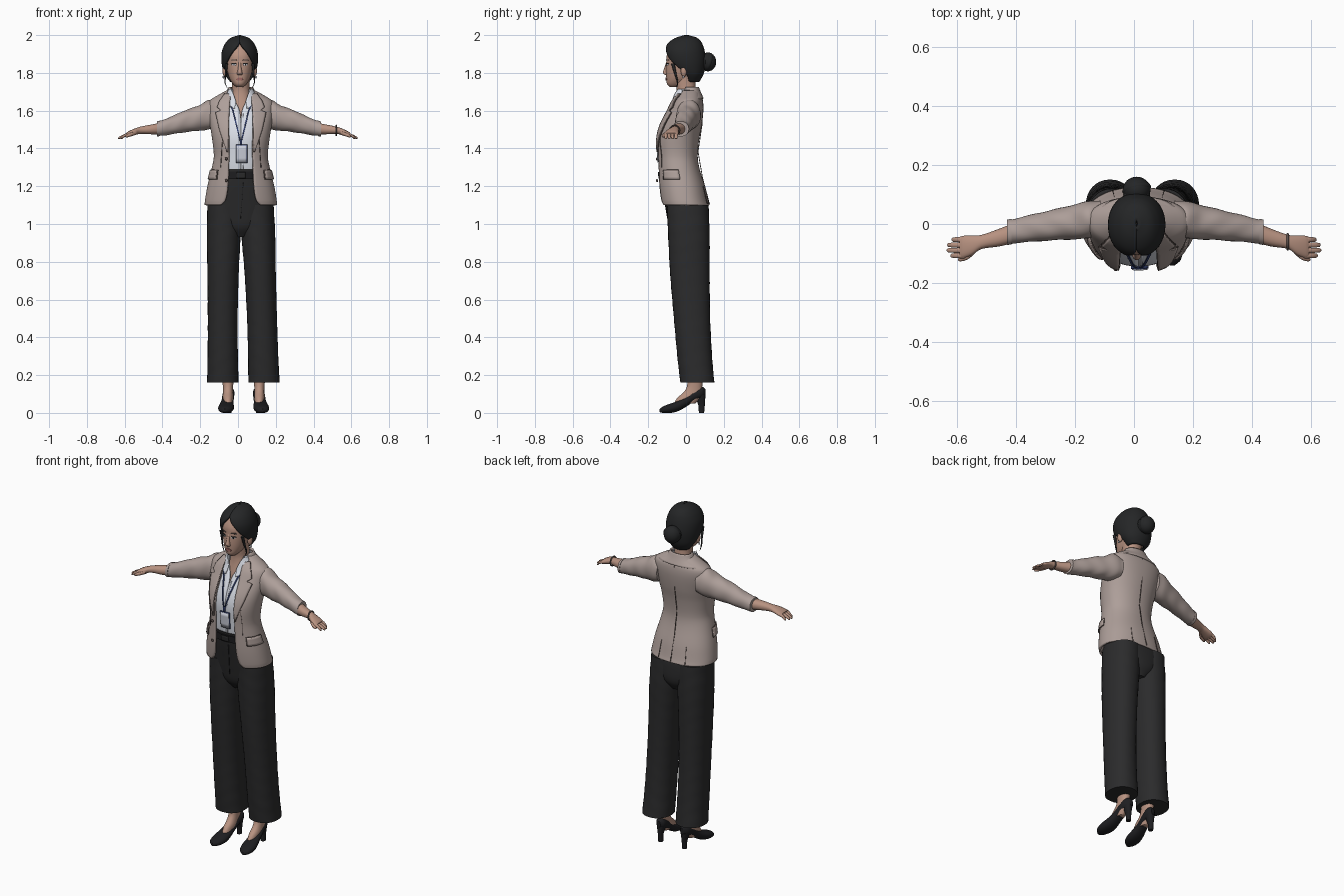
import bpy, bmesh, math
from mathutils import Vector

if "Cube" in bpy.data.objects:
    bpy.data.objects.remove(bpy.data.objects["Cube"])


def material(name, *rgb):
    m = bpy.data.materials.new(name)
    m.use_nodes = True
    m.diffuse_color = (*rgb, 1)
    m.node_tree.nodes["Principled BSDF"].inputs["Base Color"].default_value = (*rgb, 1)
    return m


TAUPE = material("taupe wool", .42, .345, .32)
SEAM = material("dark seam", .10, .075, .068)
WHITE = material("white cotton", .72, .75, .82)
CHARCOAL = material("charcoal cloth", .024, .024, .025)
HAIR = material("black hair", .018, .019, .020)
SKIN = material("skin", .48, .29, .22)
LIPS = material("lips", .36, .15, .13)
NAVY = material("navy ribbon", .035, .055, .17)
LEATHER = material("black leather", .013, .013, .015)
CARD = material("pale card", .60, .62, .70)
parts = []
CX = .015
upright = lambda t, a, b: (a, b, t)


def body(rows, cx=CX):
    """Rows of height, front, back, half width and optional front gap."""
    return [(z, cx, (f + k) / 2, w, (k - f) / 2, *(gap or [0])) for z, f, k, w, *gap in rows]


def sample(rings, t):
    """Smooth interpolation of the cross-section at t."""
    last = len(rings) - 1
    i = max([k for k in range(last) if rings[k][0] <= t] or [0])
    p, q = rings[i], rings[i + 1]
    h = q[0] - p[0]
    u = min(1, max(0, (t - p[0]) / h))

    def slope(k, c):
        a, b = rings[max(k - 1, 0)], rings[min(k + 1, last)]
        return (b[c] - a[c]) / (b[0] - a[0]) * h
    return [p[c] * (1 + 2 * u) * (1 - u) ** 2 + q[c] * u * u * (3 - 2 * u)
            + slope(i, c) * u * (1 - u) ** 2 - slope(i + 1, c) * u * u * (1 - u)
            for c in range(1, len(p))]


def power(v, e):
    return math.copysign(abs(v) ** e, v)


def angle_at(x, ra, n):
    return math.asin(min(1, max(0, x / ra)) ** (n / 2))


def finish(name, bm, mat, thick=0, offset=-1):
    me = bpy.data.meshes.new(name)
    bm.to_mesh(me)
    bm.free()
    me.materials.append(mat)
    ob = bpy.data.objects.new(name, me)
    bpy.context.collection.objects.link(ob)
    if thick:
        mod = ob.modifiers.new("thickness", "SOLIDIFY")
        mod.thickness, mod.offset = thick, offset
    parts.append(ob)
    return ob


def grid_faces(bm, rows, wrap):
    for lo, hi in zip(rows, rows[1:]):
        m = len(lo)
        for j in range(m if wrap else m - 1):
            k = (j + 1) % m
            bm.faces.new((lo[j], lo[k], hi[k], hi[j]))


def loft(name, rings, mat, place=upright, n=2.2, seg=32, sub=4, thick=0, fold=0):
    """Skin over rings; with thickness it is an open shell with a front gap."""
    bm = bmesh.new()
    ts = [p[0] + (q[0] - p[0]) * k / sub for p, q in zip(rings, rings[1:]) for k in range(sub)]
    rows = []
    for t in ts + [rings[-1][0]]:
        ca, cb, ra, rb, *gap = sample(rings, t)
        u0 = angle_at(gap[0], ra, n) if thick else 0
        row = []
        for j in range(seg + bool(thick)):
            u = u0 + (math.tau - 2 * u0) * j / seg
            f = 1 + fold * math.sin(70 * t + 2 * math.sin(u * 2) + u)
            row.append(bm.verts.new(place(t, ca + f * ra * power(math.sin(u), 2 / n),
                                          cb - f * rb * power(math.cos(u), 2 / n))))
        rows.append(row)
    grid_faces(bm, rows, not thick)
    if not thick:
        bm.faces.new(rows[0])
        bm.faces.new(rows[-1])
        bmesh.ops.recalc_face_normals(bm, faces=bm.faces)
    return finish(name, bm, mat, thick)


def patch(name, rings, rows, mat, side=1, off=.003, n=2.2, back=False):
    """Thin plate that follows a body surface; rows of height and x range."""
    bm = bmesh.new()
    grid = []
    for p, q in zip(rows, rows[1:] + [rows[-1]]):
        for k in range(4 if p is not q else 1):
            z, x0, x1 = [a + (b - a) * k / 4 for a, b in zip(p, q)]
            ca, cb, ra, rb = sample(rings, z)[:4]
            ends = [math.copysign(angle_at(abs(x), ra, n), x) for x in (x0, x1)]
            line = []
            for j in range(7):
                u = ends[0] + (ends[1] - ends[0]) * j / 6
                y = (rb + off) * power(math.cos(u), 2 / n)
                line.append(bm.verts.new((ca + side * (ra + off) * power(math.sin(u), 2 / n),
                                          cb + y if back else cb - y, z)))
            grid.append(line)
    grid_faces(bm, grid, False)
    return finish(name, bm, mat, .004, 0)


def ball(name, loc, size, mat):
    bm = bmesh.new()
    bmesh.ops.create_uvsphere(bm, u_segments=24, v_segments=14, radius=1)
    for v in bm.verts:
        v.co = Vector(loc) + v.co * Vector(size)
    return finish(name, bm, mat)


def torus(name, loc, rot, major, minor, mat):
    bpy.ops.mesh.primitive_torus_add(location=loc, rotation=rot, major_radius=major,
                                     minor_radius=minor, major_segments=28, minor_segments=8)
    ob = bpy.context.object
    ob.name = name
    ob.data.materials.append(mat)
    parts.append(ob)
    return ob


# Jacket shell, collar, shirt and neck
jacket = body([(1.10, -.135, .125, .192, .105), (1.125, -.14, .117, .19, .083), (1.2, -.148, .10, .177, .07),
               (1.3, -.153, .07, .153, .066), (1.36, -.156, .062, .143, .064), (1.45, -.158, .07, .152, .064),
               (1.52, -.14, .083, .163, .066), (1.6, -.098, .092, .174, .062), (1.65, -.072, .09, .168, .06),
               (1.68, -.05, .08, .125, .055), (1.71, -.03, .068, .07, .05)])
shirt = body([(1.24, -.125, .045, .12), (1.3, -.134, .045, .125), (1.36, -.139, .045, .122), (1.45, -.143, .055, .132),
              (1.52, -.128, .07, .138), (1.6, -.09, .075, .14, .006), (1.65, -.066, .07, .11, .028),
              (1.69, -.058, .06, .07, .042), (1.715, -.052, .055, .058, .047)])
collar = body([(1.665, -.055, .094, .14, .085), (1.695, -.035, .08, .085, .062), (1.725, -.02, .068, .064, .055)])
loft("jacket", jacket, TAUPE, seg=64, thick=.011)
loft("jacket_collar", collar, TAUPE, seg=40, thick=.009)
loft("shirt", shirt, WHITE, seg=56, thick=.006)
loft("neck", body([(1.56, -.08, .06, .08), (1.62, -.066, .06, .07), (1.67, -.054, .055, .055),
                   (1.71, -.05, .052, .048), (1.75, -.055, .05, .047), (1.80, -.05, .06, .05)]), SKIN)

lapel = [(1.38, .064, .068), (1.5, .063, .108), (1.59, .06, .128), (1.602, .06, .10), (1.618, .058, .12),
         (1.65, .056, .108), (1.69, .05, .08)]
flap = [(1.238, .128, .2), (1.284, .122, .2)]
for s, word in ((-1, "right"), (1, "left")):
    # Lapels, pocket flaps and tailoring seams
    patch(word + "_lapel_edge", jacket, [(z, a, b + .004) for z, a, b in lapel], SEAM, s, .003)
    patch(word + "_lapel", jacket, lapel, TAUPE, s, .007)
    patch(word + "_pocket_edge", jacket, [(z + d, x - .004, w) for (z, x, w), d in zip(flap, (-.003, .003))], SEAM, s)
    patch(word + "_pocket_flap", jacket, flap, TAUPE, s, .006)
    patch(word + "_front_dart", jacket, [(1.3, .105, .107), (1.46, .095, .097)], SEAM, s, .001)
    patch(word + "_back_vent", jacket, [(1.105, .085, .088), (1.2, .08, .081)], SEAM, s, .001, back=True)
    # Shirt collar wings and lanyard ribbons
    patch(word + "_shirt_collar", shirt, [(1.612, .03, .038), (1.65, .024, .075), (1.69, .036, .066),
                                          (1.713, .045, .056)], WHITE, s, .008)
    patch(word + "_lanyard", shirt, [(1.44, 0, .006), (1.6, .036, .044), (1.66, .06, .068)], NAVY, s, .006)
patch("back_seam", jacket, [(1.105, -.001, .001), (1.66, -.001, .001)], SEAM, back=True, off=.001)
patch("shirt_placket", shirt, [(1.29, .012, .0135), (1.585, .012, .0135)], CARD, off=.001)
patch("badge_clip", shirt, [(1.418, -.005, .007), (1.448, -.005, .007)], NAVY, off=.008)
patch("badge_frame", shirt, [(1.322, -.024, .032), (1.42, -.024, .032)], NAVY, off=.008)
patch("badge_card", shirt, [(1.327, -.02, .028), (1.415, -.02, .028)], CARD, off=.012)
for z in (1.23, 1.345):
    ball("jacket_button", (CX - .077, -.153, z), (.008, .006, .008), SEAM)

# Trousers and belt
hips = body([(.93, -.05, .09, .04), (.98, -.085, .118, .12), (1.05, -.1, .121, .17), (1.12, -.112, .112, .17),
             (1.2, -.126, .08, .15), (1.29, -.137, .05, .128)])
loft("trouser_hips", hips, CHARCOAL, seg=48)
patch("trouser_fly", hips, [(1.03, -.002, 0), (1.22, .012, .014)], LEATHER, off=.001)
loft("belt", body([(1.238, -.139, .06, .142), (1.278, -.143, .055, .134)]), LEATHER, seg=48, sub=1)
patch("belt_buckle", hips, [(1.242, -.022, .022), (1.274, -.022, .022)], CHARCOAL, off=.012)

leg = [(.16, .109, .06, .083, .09), (.3, .107, .046, .08, .092), (.5, .104, .032, .079, .096),
       (.75, .098, .02, .083, .105), (.95, .091, .015, .09, .11), (1.1, .085, .01, .09, .11)]
shoe = [(-.14, 0, .012, .008, .008), (-.122, 0, .017, .03, .017), (-.08, 0, .025, .041, .025),
        (-.04, 0, .037, .038, .027), (0, 0, .059, .032, .027), (.045, 0, .091, .031, .029),
        (.085, 0, .108, .027, .03), (.104, 0, .108, .01, .018)]
sleeve = [(.125, .02, 1.575, .06, .062), (.165, .014, 1.578, .063, .078), (.22, .006, 1.56, .058, .066),
          (.28, -.003, 1.546, .052, .059), (.34, -.012, 1.528, .047, .05), (.40, -.022, 1.51, .042, .042),
          (.432, -.028, 1.504, .041, .038)]
arm = [(.4, -.026, 1.506, .035, .032), (.46, -.046, 1.501, .03, .026), (.52, -.061, 1.496, .024, .019),
       (.55, -.072, 1.488, .033, .017), (.58, -.078, 1.477, .038, .014), (.592, -.08, 1.472, .036, .011)]
for s, word in ((-1, "right"), (1, "left")):
    def leg_place(t, a, b, s=s):
        return (.031 - .016 * t + s * a, b, t)

    def arm_place(t, a, b, s=s):
        return (s * t + CX * (1 - t / .63), a, b)

    def foot_place(t, a, b, s=s):
        return (.03 + s * (.086 - .1 * t) + a, t, b)
    loft(word + "_trouser_leg", leg, CHARCOAL, leg_place, sub=8, fold=.006)
    # Heeled shoes and bare ankles
    loft(word + "_shoe", shoe, LEATHER, foot_place)
    loft(word + "_heel", body([(0, .068, .096, .013), (.045, .064, .1, .014), (.095, .04, .103, .025)],
                              .03 + s * .078), LEATHER, seg=20)
    loft(word + "_ankle", body([(.05, -.065, .05, .024), (.08, -.045, .08, .027), (.11, -.012, .085, .026),
                                (.14, .005, .086, .027), (.2, .01, .095, .033)], .03 + s * .083), SKIN, seg=24)
    # Sleeves, forearms and hands
    loft(word + "_sleeve", sleeve, TAUPE, arm_place, sub=7, fold=.02)
    loft(word + "_cuff", [(.419, -.026, 1.506, .043, .041), (.434, -.028, 1.503, .043, .040)], TAUPE, arm_place, sub=1)
    loft(word + "_forearm", arm, SKIN, arm_place, seg=24)
    for i, reach in enumerate((.622, .634, .632, .618)):
        y = -.107 + .018 * i
        loft(word + "_finger", [(.575, y, 1.478, .0095, .009), (.6, y, 1.469, .009, .008),
                                (reach - .004, y, 1.456, .007, .006), (reach, y, 1.453, .002, .002)],
             SKIN, arm_place, seg=10, sub=2)
    loft(word + "_thumb", [(.54, -.088, 1.484, .012, .011), (.565, -.11, 1.475, .011, .01),
                           (.59, -.119, 1.466, .008, .008), (.597, -.12, 1.463, .002, .002)],
         SKIN, arm_place, seg=10, sub=2)
torus("bracelet", (.52, -.06, 1.496), (0, math.pi / 2, 0), .026, .004, SEAM)

# Head and face
HX = .009
head = body([(1.725, -.085, -.04, .018), (1.74, -.1, 0, .035), (1.77, -.104, .04, .054), (1.81, -.106, .07, .066),
             (1.86, -.104, .085, .074), (1.9, -.1, .085, .074), (1.95, -.07, .07, .06), (1.975, -.03, .04, .03)], HX)
loft("head", head, SKIN, seg=40)
loft("nose", body([(1.788, -.108, -.09, .013), (1.798, -.122, -.09, .014), (1.825, -.115, -.09, .009),
                   (1.86, -.104, -.09, .007)], HX), SKIN, seg=16)
patch("lips", head, [(1.759, -.008, .008), (1.767, -.02, .02), (1.776, -.007, .007)], LIPS, off=.002)
for s, word in ((-1, "right"), (1, "left")):
    patch(word + "_eye", head, [(1.838, .024, .034), (1.843, .017, .041), (1.849, .022, .036)], WHITE, s, .0005)
    patch(word + "_iris", head, [(1.838, .026, .032), (1.849, .026, .032)], HAIR, s, .0015)
    patch(word + "_lash", head, [(1.848, .016, .043), (1.852, .02, .038)], HAIR, s, .002)
    patch(word + "_brow", head, [(1.866, .014, .044), (1.871, .02, .042)], SEAM, s, .001)
    ball(word + "_ear", (HX + s * .078, -.012, 1.81), (.013, .016, .03), SKIN)
    ball(word + "_earring", (HX + s * .086, -.014, 1.778), (.005, .005, .007), CARD)
    loft(word + "_loose_strand", [(1.715, HX + s * .064, -.05, .001, .001), (1.75, HX + s * .078, -.045, .003, .004),
                                  (1.79, HX + s * .074, -.055, .005, .006), (1.85, HX + s * .07, -.07, .008, .01)],
         HAIR, seg=10)

# Parted hair with a low bun
hair = body([(1.752, -.01, .07, .05, .047), (1.79, -.04, .092, .078, .074), (1.83, -.085, .102, .092, .079),
             (1.87, -.107, .105, .097, .064), (1.91, -.113, .1, .095, .04), (1.94, -.106, .092, .085, .015),
             (1.965, -.088, .08, .07, 0), (1.987, -.052, .056, .045, 0), (2.0, -.008, .012, .004, 0)], HX)
loft("hair", hair, HAIR, n=2.1, seg=56, thick=.013)
ball("hair_bun", (HX, .116, 1.858), (.047, .044, .05), HAIR)
torus("bun_coil", (HX, .118, 1.858), (math.radians(75), 0, .2), .036, .014, HAIR)
torus("bun_tie", (HX, .098, 1.858), (math.radians(90), 0, 0), .034, .012, HAIR)

# Smooth shading with sharp edges kept
bpy.ops.object.select_all(action="DESELECT")
for ob in parts:
    ob.select_set(True)
bpy.context.view_layer.objects.active = parts[0]
bpy.ops.object.shade_smooth_by_angle(angle=math.radians(45))
